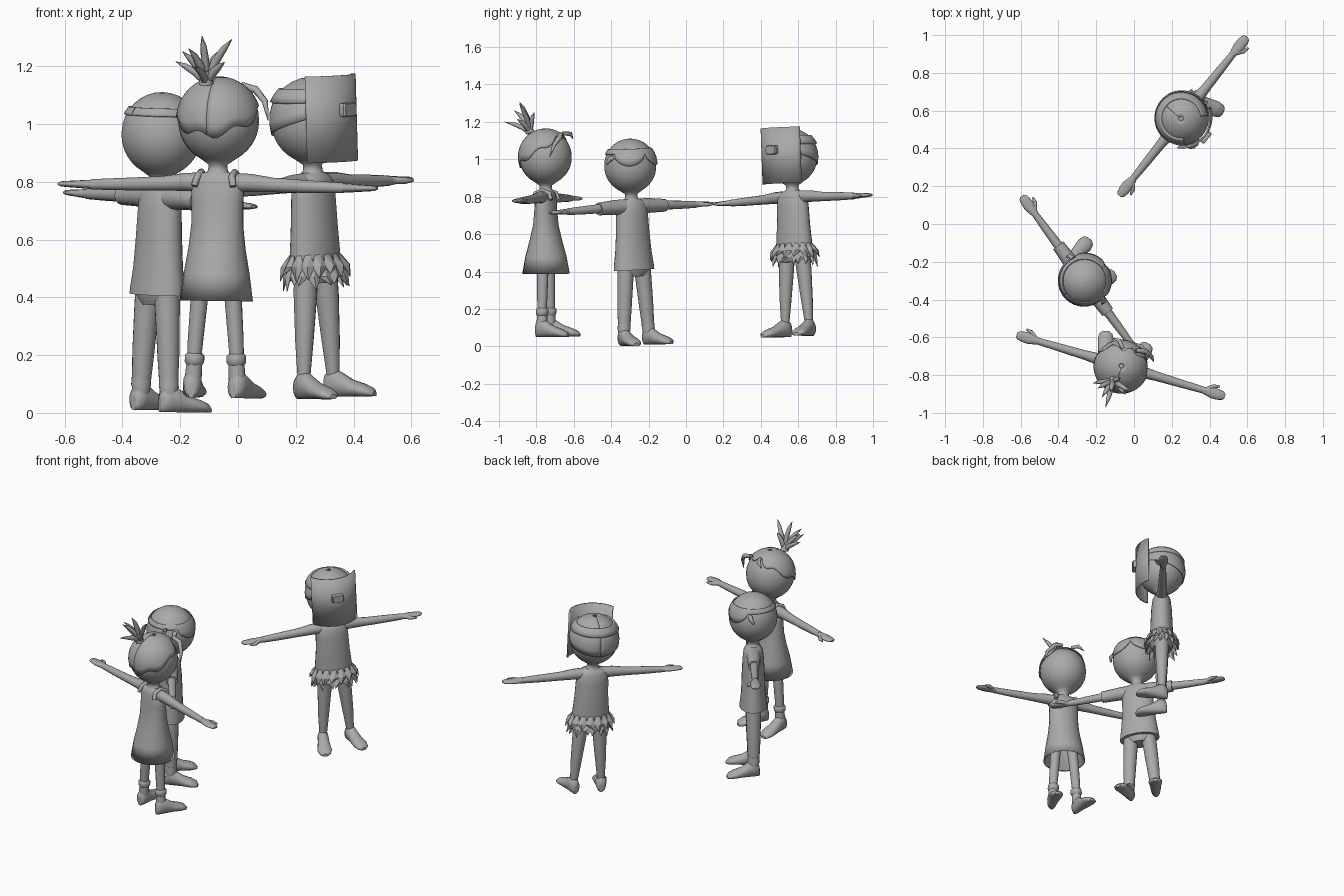
import bpy, bmesh, math, random
from mathutils import Vector, Matrix

if "Cube" in bpy.data.objects:
    bpy.data.objects.remove(bpy.data.objects["Cube"])

random.seed(4)
SEG = 24
grey = bpy.data.materials.new("plain grey")
grey.diffuse_color = (0.4, 0.4, 0.4, 1)
grey.use_nodes = True
grey.node_tree.nodes["Principled BSDF"].inputs["Base Color"].default_value = grey.diffuse_color
M = Matrix()      # placement of the current figure
WHO = ""          # name prefix of the current figure


def make(name, verts, faces, thick=0.0, smooth=True):
    me = bpy.data.meshes.new(name)
    me.from_pydata([tuple(v) for v in verts], [], faces)
    me.materials.append(grey)
    ob = bpy.data.objects.new(WHO + "_" + name, me)
    bpy.context.collection.objects.link(ob)
    ob.matrix_world = M
    if thick:
        mod = ob.modifiers.new("thickness", 'SOLIDIFY')
        mod.thickness, mod.offset = thick, -1
    else:
        bm = bmesh.new()
        bm.from_mesh(me)
        bmesh.ops.recalc_face_normals(bm, faces=bm.faces)
        bm.to_mesh(me)
        bm.free()
    if smooth:
        for p in me.polygons:
            p.use_smooth = len(p.vertices) == 4
    return ob


def skin(name, rings, smooth=True):
    """Join equal rings of points and cap the ends."""
    n = len(rings[0])
    verts = [v for r in rings for v in r]
    faces = [(i * n + j, i * n + (j + 1) % n, (i + 1) * n + (j + 1) % n, (i + 1) * n + j)
             for i in range(len(rings) - 1) for j in range(n)]
    faces += [tuple(range(n)), tuple(range(len(verts) - n, len(verts)))]
    return make(name, verts, faces, smooth=smooth)


def circle(n):
    return [(math.cos(2 * math.pi * j / n), math.sin(2 * math.pi * j / n)) for j in range(n)]


def lathe(name, prof):
    """Elliptical rings (z, half width, half depth)."""
    return skin(name, [[(a * c, b * s, z) for c, s in circle(SEG)] for z, a, b in prof])


def tube(name, pts, radii, n=12):
    pts = [Vector(p) for p in pts]
    rings = []
    for i, p in enumerate(pts):
        d = pts[min(i + 1, len(pts) - 1)] - pts[max(i - 1, 0)]
        q = d.to_track_quat('Z', 'Y')
        rings.append([p + q @ Vector((radii[i] * c, radii[i] * s, 0)) for c, s in circle(n)])
    return skin(name, rings)


def head_r(z):
    if z >= 0.965:
        return 0.14 * math.sqrt(max(0, 1 - ((z - 0.965) / 0.142) ** 2))
    return max(0.033, 0.14 * max(0, 1 - ((0.965 - z) / 0.155) ** 2.2) ** 0.6)


def shell(name, lo, hi, off, a0=-180, a1=180, n=48, rows=8, thick=0.006, radius=head_r):
    """Patch wrapped on the head; angle 0 is the face."""
    k = 1 + off / 0.14
    verts, faces = [], []
    for i in range(n + 1):
        a = math.radians(a0 + (a1 - a0) * i / n)
        for t in range(rows + 1):
            z = lo(a) + (hi(a) - lo(a)) * math.sin(t / rows * math.pi / 2)
            r = radius(z) * k
            verts.append((r * math.sin(a), -r * math.cos(a), 0.965 + (z - 0.965) * k))
    w = rows + 1
    for i in range(n):
        for t in range(rows):
            faces.append((i * w + t, (i + 1) * w + t, (i + 1) * w + t + 1, i * w + t + 1))
    return make(name, verts, faces, thick)


def body(span, leg_top, leg_low, torso):
    # head and neck
    zs = [1.107 - 0.142 * (1 - math.cos(i * math.pi / 16)) for i in range(1, 9)]
    zs += [0.965 - 0.155 * i / 9 for i in range(1, 10)]
    prof = [(1.1069, 0.002, 0.002)] + [(z, head_r(z), head_r(z)) for z in zs]
    lathe("head", prof + [(0.79, 0.034, 0.034), (0.77, 0.055, 0.045)])
    lathe("torso", torso)
    for s, side in ((1, "left_"), (-1, "right_")):
        # arm, flat hand and thumb
        w = span - 0.12
        tube(side + "arm", [(s * x, 0, z) for x, z in
             ((0.05, 0.748), (0.12, 0.748), (0.2, 0.742), (0.32, 0.738), (w, 0.735))],
             (0.034, 0.031, 0.025, 0.022, 0.018))
        hand = ((0, .018, .016), (.025, .024, .015), (.05, .03, .013),
                (.085, .028, .011), (.11, .022, .009), (.12, .012, .005))
        skin(side + "hand", [[(s * (w + x), ry * c, 0.735 + rz * q) for c, q in circle(12)]
                             for x, ry, rz in hand])
        tube(side + "thumb", [(s * (w + .02), -.012, .735), (s * (w + .05), -.036, .733),
                              (s * (w + .08), -.043, .732)], (.012, .011, .005), 8)
        # leg
        tube(side + "leg", [(s * .05, 0, .46), (s * .06, 0, .36), (s * .073, 0, .2),
                            (s * .082, 0, .06)],
             (leg_top, leg_top * .95, (leg_top + leg_low) / 2, leg_low), 16)
        # wedge foot, toes turned out
        turn = Matrix.Translation((s * .083, 0, 0)) @ Matrix.Rotation(s * math.radians(12), 4, 'Z')
        foot = ((.034, .012, .05), (.028, .026, .08), (0, .032, .098), (-.03, .033, .085),
                (-.07, .037, .06), (-.115, .042, .045), (-.145, .034, .032), (-.158, .015, .018))
        skin(side + "foot", [[turn @ Vector((hw * c, y, max(0.002, h / 2 + h / 2 * q * 1.05)))
                              for c, q in circle(16)] for y, hw, h in foot])


def place(who, x, y, z, turn, roll):
    """Stand a figure, rolling it slightly about shoulder height."""
    global M, WHO
    WHO = who
    up = Matrix.Translation((0, 0, 0.74))
    M = (Matrix.Translation((x, y, z)) @ Matrix.Rotation(math.radians(turn), 4, 'Z')
         @ up @ Matrix.Rotation(math.radians(-roll), 4, 'Y') @ up.inverted())


shirt = [(0.785, .035, .032), (0.775, .07, .045), (0.75, .092, .056), (0.7, .096, .062),
         (0.6, .1, .067), (0.5, .11, .07)]

# ---- child with face shield and leaf skirt
place("shield_child", 0.26, 0.57, 0.05, 51.3, 2.6)
body(0.54, 0.043, 0.021, shirt + [(0.44, .108, .07), (0.40, .08, .055)])
shell("hair", lambda a: 0.95 + 0.04 * math.cos(a), lambda a: 1.1065, 0.006)
shell("head_strap", lambda a: 1.025, lambda a: 1.065, 0.016, 45, 315, 40, 3, 0.018)
shell("face_shield", lambda a: 0.82, lambda a: 1.12, 0, -58, 58, 24, 1, 0.009,
      radius=lambda z: 0.158)
nose = [(-.178, 1), (-.172, 1.15), (-.15, 1.15)]
skin("shield_nose", [[(.03 * k * max(-1, min(1, 1.3 * c)), y, 1.0 + .021 * k * max(-1, min(1, 1.3 * s)))
                      for c, s in circle(16)] for y, k in nose], False)
verts, faces = [], []
for row, (top, low, flare) in enumerate(((.465, .385, .022), (.5, .42, .03))):
    for i in range(16):
        a = 2 * math.pi * (i + row * .5) / 16

        def at(da, out, z):
            return ((.108 + out) * math.cos(a + da), (.072 + out) * math.sin(a + da), z)
        b = len(verts)
        dip = random.uniform(-.015, .015)
        verts += [at(-.12, .0, top), at(.12, .0, top), at(.24, flare * .7, (top + low) / 2),
                  at(random.uniform(-.2, .2), flare + .008, low + dip),
                  at(-.24, flare * .7, (top + low) / 2), at(0, flare + .004, (top + low) / 2)]
        faces += [(b, b + 5, b + 1), (b + 1, b + 5, b + 2), (b + 2, b + 5, b + 3),
                  (b + 3, b + 5, b + 4), (b + 4, b + 5, b)]
make("leaf_skirt", verts, faces, 0.003, False)

# ---- child with eye mask, short sleeves and trousers
place("masked_child", -0.27, -0.29, 0.004, 126.5, 2.6)
body(0.545, 0.046, 0.031, shirt + [(0.43, .12, .078), (0.405, .122, .08)])
lathe("trouser_seat", [(0.45, .1, .065), (0.40, .095, .06), (0.37, .06, .045)])
for s, side in ((1, "left_"), (-1, "right_")):
    tube(side + "sleeve", [(s * .05, 0, .742), (s * .12, 0, .744), (s * .22, 0, .74)],
         (.043, .039, .034))
    tube(side + "trouser_hem", [(s * .079, 0, .12), (s * .081, 0, .085)], (.034, .035), 16)
    # ear-side knob of the mask
    tube(side + "knob", [(s * .13, -.02, 1.01), (s * .152, -.015, 1.0), (s * .155, .0, .975)],
         (.014, .012, .005), 8)


def mask_low(a):
    d = abs(math.degrees(a))
    if d > 75:
        return 1.025
    return 1.025 - 0.062 * math.sin(math.pi * d / 75) ** 0.6


shell("eye_mask", mask_low, lambda a: 1.05, 0.007, n=72, rows=4)

# ---- girl in a dress with tied up hair
place("dress_child", -0.07, -0.75, 0.05, 163.5, 0.8)
body(0.575, 0.032, 0.022, [(0.785, .036, .034), (0.775, .075, .045), (0.75, .095, .052),
     (0.68, .092, .058), (0.6, .092, .066), (0.52, .1, .085), (0.43, .115, .11),
     (0.338, .127, .127), (0.342, .12, .12), (0.5, .07, .06)])
for s, side in ((1, "left_"), (-1, "right_")):
    tube(side + "boot", [(s * .074, 0, .15), (s * .08, 0, .06)], (.026, .03), 16)
    tube(side + "boot_cuff", [(s * .0745, 0, .155), (s * .0748, 0, .148), (s * .076, 0, .125),
                              (s * .0765, 0, .115)], (.027, .034, .034, .027), 16)
    # dress strap
    tube(side + "strap", [(s * .07, -.05, .735), (s * .062, -.04, .768), (s * .06, 0, .784),
                          (s * .062, .04, .768), (s * .07, .05, .735)], (.012,) * 5, 8)
shell("hair", lambda a: 0.995 + .08 * math.cos(a) + .012 * math.sin(7 * a), lambda a: 1.1065, 0.008)
# fringe locks
tube("long_fringe", [(-.05, -.10, 1.085), (-.10, -.11, 1.07), (-.14, -.09, 1.03), (-.158, -.07, .965)],
     (.012, .014, .011, .002), 8)
tube("short_fringe", [(.02, -.09, 1.088), (.05, -.125, 1.085), (.085, -.128, 1.06)],
     (.01, .012, .002), 8)
# spiky topknot
base = Vector((0.02, .09, 1.09))
tube("hair_tie", [base, base + Vector((0, .015, .045))], (.026, .016))
for i, tip in enumerate(((0, .06, .165), (-.1, .03, .155), (.1, .04, .075), (.07, .06, .11),
                         (-.08, .05, .075), (0, .145, .06), (-.03, -.03, .11), (.035, .1, .12))):
    t = Vector(tip)
    tube("hair_spike_%d" % (i + 1),
         [base, base + Vector((t.x * .35, t.y * .3, t.z * .5)),
          base + Vector((t.x * .7, t.y * .65, t.z * .8)), base + t],
         (.012, .015, .011, .001), 6)
